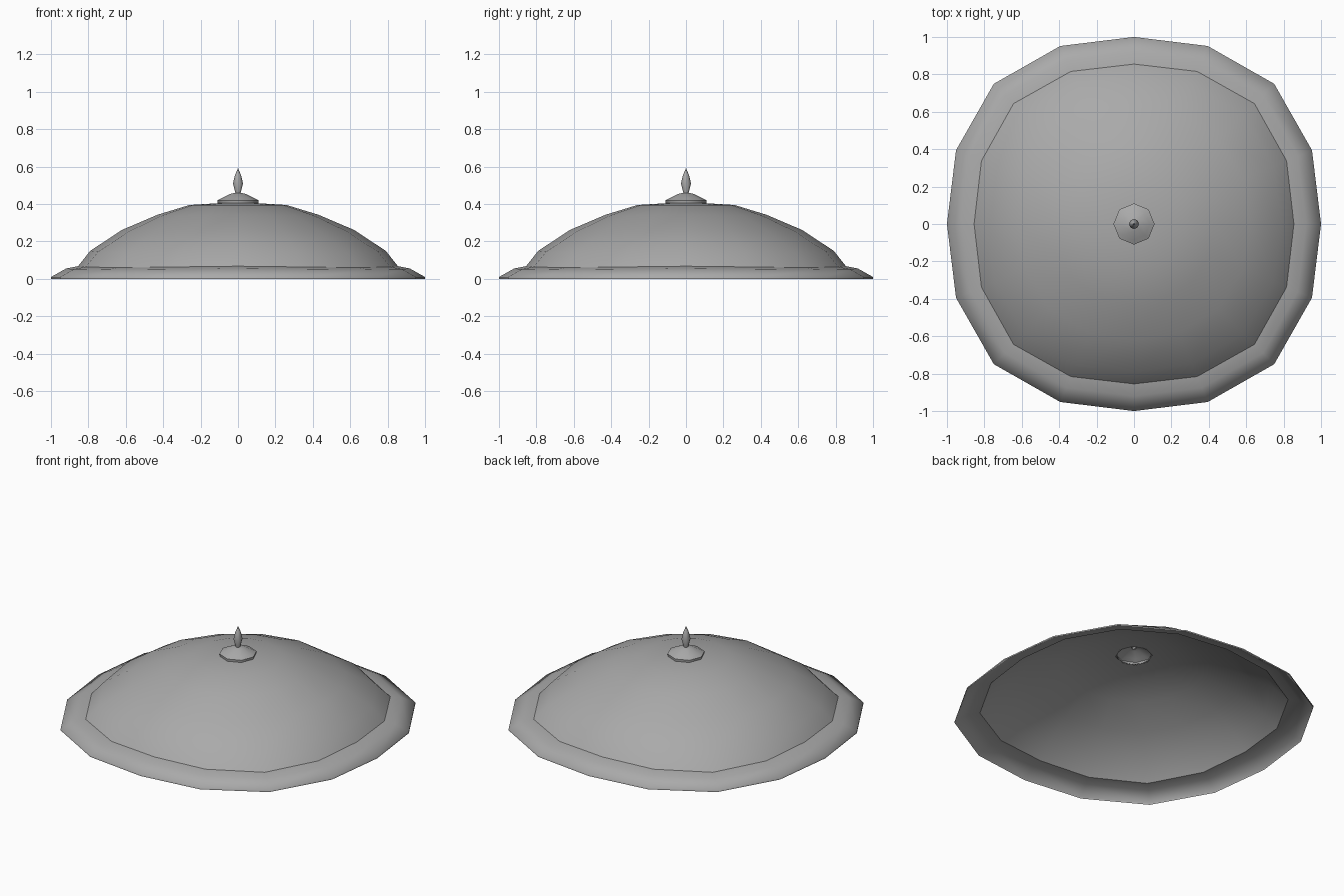
import bpy
from math import sin, cos, pi, radians

cube = bpy.data.objects.get("Cube")
if cube:
    bpy.data.objects.remove(cube)

grey = bpy.data.materials.new("plain grey")
grey.use_nodes = True
grey.diffuse_color = (0.4, 0.4, 0.4, 1)
grey.node_tree.nodes["Principled BSDF"].inputs["Base Color"].default_value = (0.4, 0.4, 0.4, 1)


def lathe(name, profile, sides, sharp=40):
    """Open shell of rings; each is (radius, height, corner bulge, corner drop)."""
    verts, faces = [], []
    for r, z, bulge, drop in profile:
        for i in range(sides):
            a = 2 * pi * i / sides
            corner = sin(2 * a) ** 2
            rad = r * (1 + bulge * corner)
            verts.append((rad * cos(a), rad * sin(a), z - drop * corner))
    for k in range(len(profile) - 1):
        for i in range(sides):
            j = (i + 1) % sides
            a, b = k * sides, (k + 1) * sides
            faces.append((a + i, a + j, b + j, b + i))
    mesh = bpy.data.meshes.new(name)
    mesh.from_pydata(verts, [], faces)
    mesh.validate()
    mesh.materials.append(grey)
    obj = bpy.data.objects.new(name, mesh)
    bpy.context.collection.objects.link(obj)
    bpy.ops.object.select_all(action="DESELECT")
    obj.select_set(True)
    bpy.context.view_layer.objects.active = obj
    bpy.ops.object.shade_smooth_by_angle(angle=radians(sharp))
    return obj


# Flared rim
lathe("rim", [(1, 0, 0.06, 0), (1, 0.01, 0.06, 0), (0.92, 0.055, 0.06, 0.005),
              (0.855, 0.068, 0.065, 0.008)], 16, 70)

# Shallow squarish dome, open under the cap
lathe("dome", [(0.855, 0.068, 0.065, 0.008), (0.79, 0.15, 0.05, 0.01),
               (0.62, 0.262, 0.03, 0.015), (0.43, 0.343, 0.02, 0.005),
               (0.26, 0.395, 0, 0), (0.1, 0.405, 0, 0)], 16, 60)

# Small octagonal cap
lathe("cap", [(0.108, 0.402, 0, 0), (0.11, 0.42, 0, 0), (0.085, 0.433, 0, 0),
              (0.04, 0.455, 0, 0), (0.012, 0.46, 0, 0)], 8, 50)

# Pointed finial
lathe("finial", [(0.013, 0.455, 0, 0), (0.027, 0.51, 0, 0), (0.016, 0.555, 0, 0),
                 (0.001, 0.59, 0, 0)], 8, 60)
